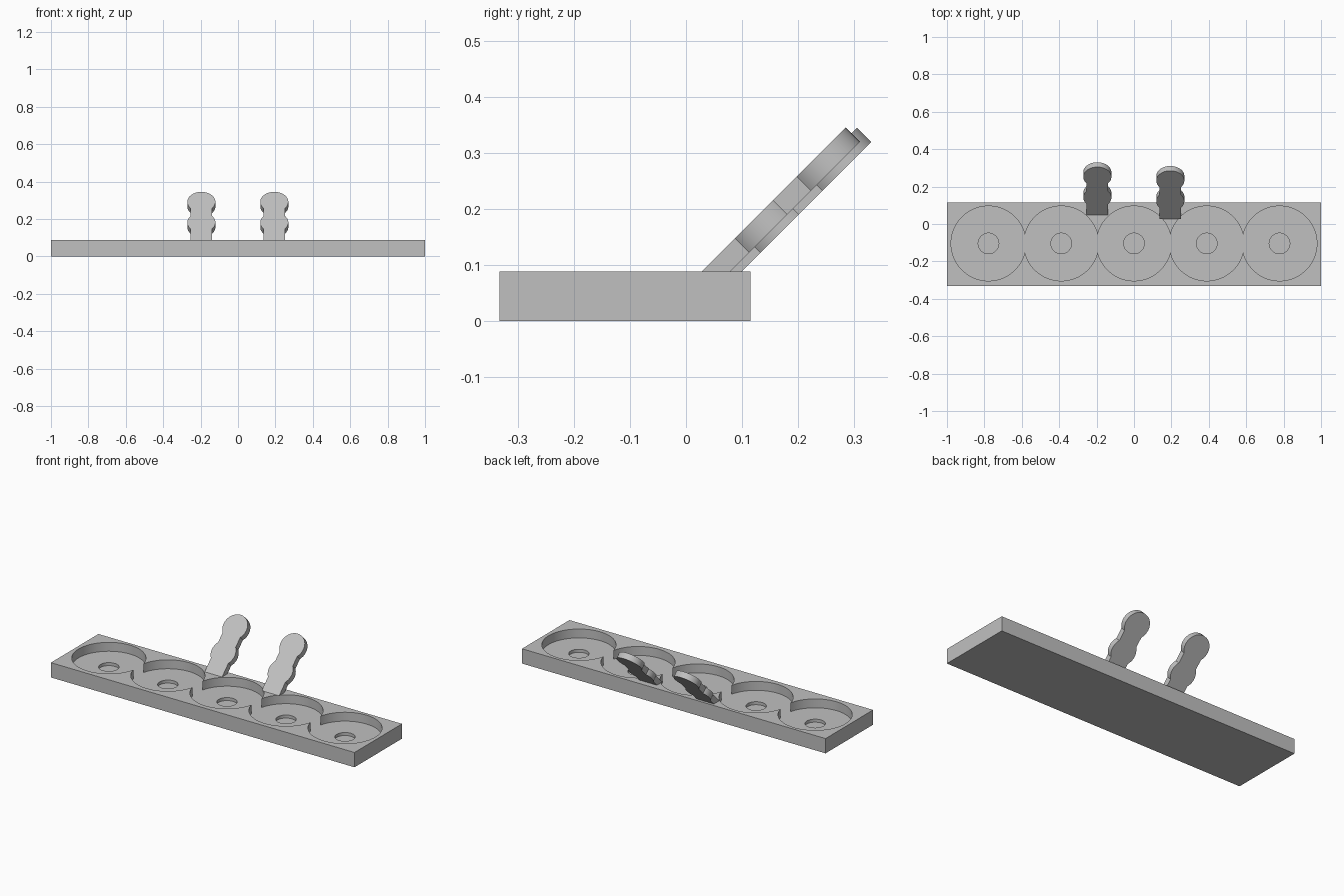
import bpy
import bmesh
from math import sin, cos, pi, sqrt, asin
from mathutils import Vector

cube = bpy.data.objects.get("Cube")
if cube:
    bpy.data.objects.remove(cube, do_unlink=True)

# Single plain grey
grey = bpy.data.materials.new("plain_grey")
grey.use_nodes = True
GREY = (0.53, 0.53, 0.53, 1)
grey.diffuse_color = GREY
grey.node_tree.nodes["Principled BSDF"].inputs["Base Color"].default_value = GREY

TOP = 0.088
POCKET_Y = -0.104
SPACING = 0.389


def smooth(obj):
    bpy.ops.object.select_all(action='DESELECT')
    obj.select_set(True)
    bpy.context.view_layer.objects.active = obj
    bpy.ops.object.shade_smooth_by_angle(angle=0.5)


def cut_cylinder(target, x, radius, bottom):
    """Cut a round recess from above, down to the given height."""
    height = 0.3
    bpy.ops.mesh.primitive_cylinder_add(
        vertices=96, radius=radius, depth=height,
        location=(x, POCKET_Y, bottom + height / 2))
    cutter = bpy.context.object
    cutter.hide_render = True
    cutter.data.materials.append(grey)
    mod = target.modifiers.new("recess", 'BOOLEAN')
    mod.operation = 'DIFFERENCE'
    mod.solver = 'EXACT'
    mod.object = cutter
    bpy.context.view_layer.objects.active = target
    bpy.ops.object.modifier_apply(modifier=mod.name)
    bpy.data.objects.remove(cutter, do_unlink=True)


# Tray: block with five merging round pockets, each with a small centre hole
bpy.ops.mesh.primitive_cube_add(size=1, location=(0, -0.1085, TOP / 2))
tray = bpy.context.object
tray.name = "tray"
tray.scale = (2, 0.447, TOP)
bpy.ops.object.transform_apply(location=True, rotation=False, scale=True)
tray.data.materials.append(grey)
for i in range(-2, 3):
    cut_cylinder(tray, i * SPACING, 0.2, 0.035)
for i in range(-2, 3):
    cut_cylinder(tray, i * SPACING, 0.055, 0.017)
smooth(tray)


# Tabs: straight stem with two round lobes, leaning back at 45 degrees
def tab_outline(half_width=0.0575, lobe=0.075):
    """Right half of the outline as (across, along) points."""
    start = asin(sqrt(lobe ** 2 - half_width ** 2) / lobe)
    points = [(half_width, 0)]
    for centre, end in ((0.132, start), (0.288, pi / 2)):
        steps = 24
        for k in range(steps + 1):
            a = -start + (end + start) * k / steps
            points.append((max(lobe * cos(a), 0), centre + lobe * sin(a)))
    return points


def add_tab(name, x, y):
    thickness = 0.036
    right = tab_outline()
    outline = right + [(-u, v) for u, v in reversed(right[:-1])]
    along = Vector((0, 1, 1)).normalized()
    under = Vector((0, 1, -1)).normalized()
    origin = Vector((x, y, TOP))
    bm = bmesh.new()
    upper = [bm.verts.new(origin + Vector((u, 0, 0)) + along * v)
             for u, v in outline]
    # The lower face starts further up so the foot lies flat on the tray
    lower = [bm.verts.new(origin + Vector((u, 0, 0)) + under * thickness
                          + along * max(v, thickness)) for u, v in outline]
    bm.faces.new(upper)
    bm.faces.new(lower[::-1])
    n = len(outline)
    for i in range(n):
        j = (i + 1) % n
        bm.faces.new((upper[i], lower[i], lower[j], upper[j]))
    bmesh.ops.recalc_face_normals(bm, faces=bm.faces)
    mesh = bpy.data.meshes.new(name)
    bm.to_mesh(mesh)
    bm.free()
    obj = bpy.data.objects.new(name, mesh)
    bpy.context.collection.objects.link(obj)
    mesh.materials.append(grey)
    smooth(obj)


add_tab("left_tab", 0.194, 0.028)
add_tab("right_tab", -0.196, 0.048)
